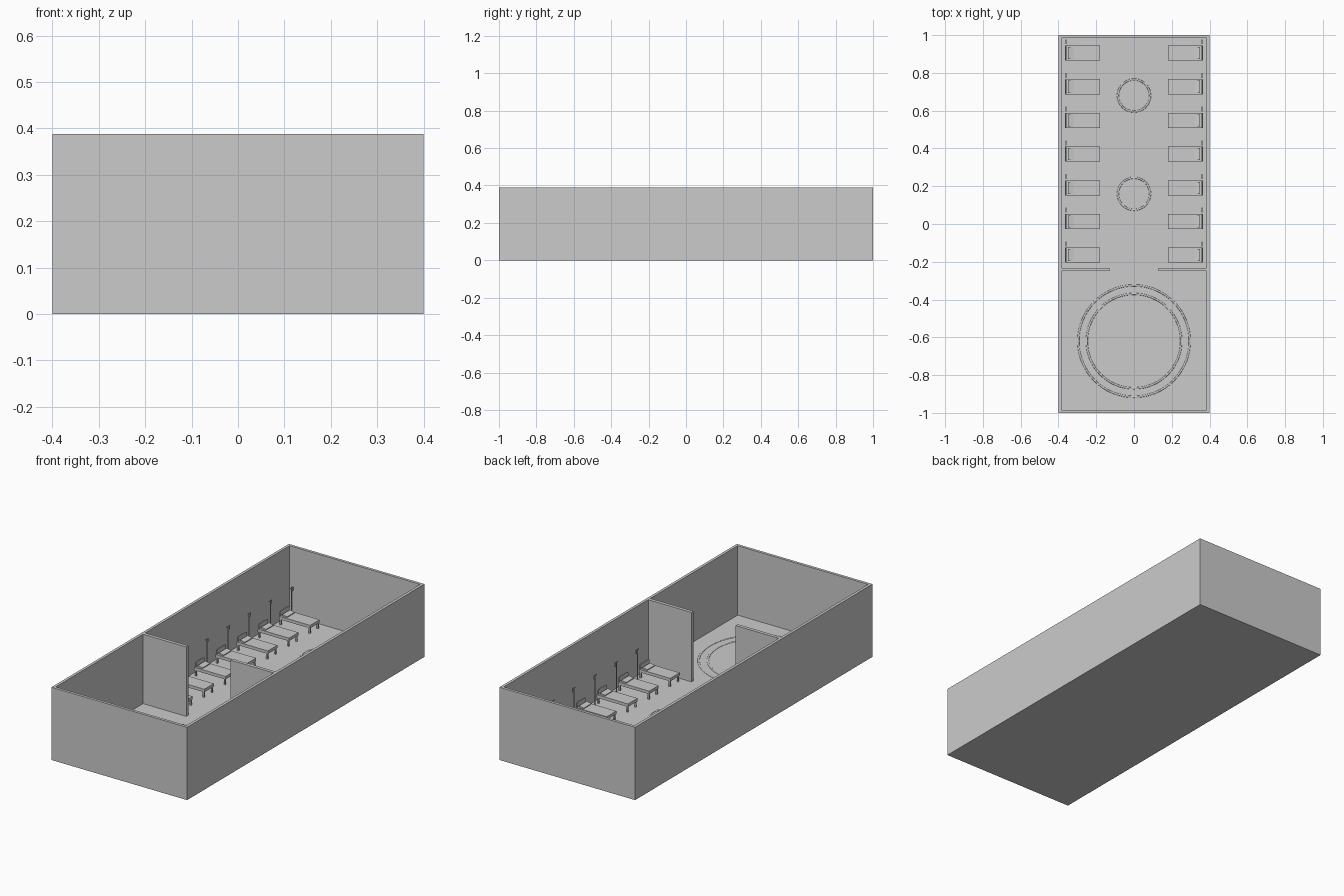
import bpy, math

if "Cube" in bpy.data.objects:
    bpy.data.objects.remove(bpy.data.objects["Cube"])

FLOOR = 0.018      # top of floor slab
H = 0.388          # wall height
T = 0.015          # wall thickness


def box(name, x0, x1, y0, y1, z0, z1, tilt=0.0):
    bpy.ops.mesh.primitive_cube_add(
        size=1, location=((x0 + x1) / 2, (y0 + y1) / 2, (z0 + z1) / 2),
        rotation=(0, tilt, 0))
    ob = bpy.context.object
    ob.name = name
    ob.scale = (abs(x1 - x0), abs(y1 - y0), z1 - z0)
    return ob


def sbox(name, s, x0, x1, y0, y1, z0, z1, tilt=0.0):
    # box placed on the left (s=-1) or right (s=1) side of the aisle
    return box(name, s * x0, s * x1, y0, y1, z0, z1, s * tilt)


def pole(name, x, y, z0, z1, r):
    bpy.ops.mesh.primitive_cylinder_add(
        vertices=8, radius=r, depth=z1 - z0, location=(x, y, (z0 + z1) / 2))
    bpy.context.object.name = name


def floor_ring(name, y, r, minor=0.005):
    bpy.ops.mesh.primitive_torus_add(
        major_radius=r, minor_radius=minor, major_segments=64,
        minor_segments=8, location=(0, y, FLOOR))
    ob = bpy.context.object
    ob.name = name
    ob.scale.z = 0.5
    bpy.ops.object.shade_smooth()


# Room shell, open at the top
box("floor", -0.4, 0.4, -1, 1, 0, FLOOR)
box("front_wall", -0.4, 0.4, -1, -1 + T, FLOOR, H)
box("back_wall", -0.4, 0.4, 1 - T, 1, FLOOR, H)
for s, side in ((-1, "left"), (1, "right")):
    sbox(side + "_wall", s, 0.4 - T, 0.4, -1 + T, 1 - T, FLOOR, H)
    sbox(side + "_partition", s, 0.13, 0.4 - T, -0.25, -0.232, FLOOR, H)

# Rings on the floor: a double one in the lobby, small ones in the aisle
floor_ring("lobby_outer_ring", -0.62, 0.295)
floor_ring("lobby_inner_ring", -0.62, 0.25)
floor_ring("aisle_ring_front", 0.16, 0.085)
floor_ring("aisle_ring_back", 0.68, 0.085)


def bed(s, y, tag):
    # mattress, pillow and headboard
    sbox("mattress_" + tag, s, 0.18, 0.365, y - 0.04, y + 0.04, 0.048, 0.064)
    sbox("pillow_" + tag, s, 0.322, 0.35, y - 0.032, y + 0.032, 0.064, 0.072, -0.2)
    for dy in (-0.034, 0.034):
        sbox("headboard_post_" + tag, s, 0.357, 0.363,
             y + dy - 0.003, y + dy + 0.003, 0.064, 0.088)
    sbox("headboard_" + tag, s, 0.357, 0.363, y - 0.031, y + 0.031, 0.068, 0.091)
    # legs
    for x in (0.187, 0.358):
        for dy in (-0.034, 0.034):
            sbox("bed_leg_" + tag, s, x - 0.004, x + 0.004,
                 y + dy - 0.004, y + dy + 0.004, FLOOR, 0.048)
    # drip stand beside the head
    py = y + 0.06
    pole("drip_pole_" + tag, s * 0.36, py, FLOOR, 0.178, 0.0025)
    sbox("drip_bar_" + tag, s, 0.3585, 0.3615, py - 0.013, py + 0.013, 0.175, 0.179)
    sbox("drip_bag_" + tag, s, 0.3585, 0.3615, py + 0.007, py + 0.013, 0.158, 0.175)


for i in range(7):
    for s, side in ((-1, "left"), (1, "right")):
        bed(s, -0.165 + i * 0.1783, f"{side}_{i + 1}")
